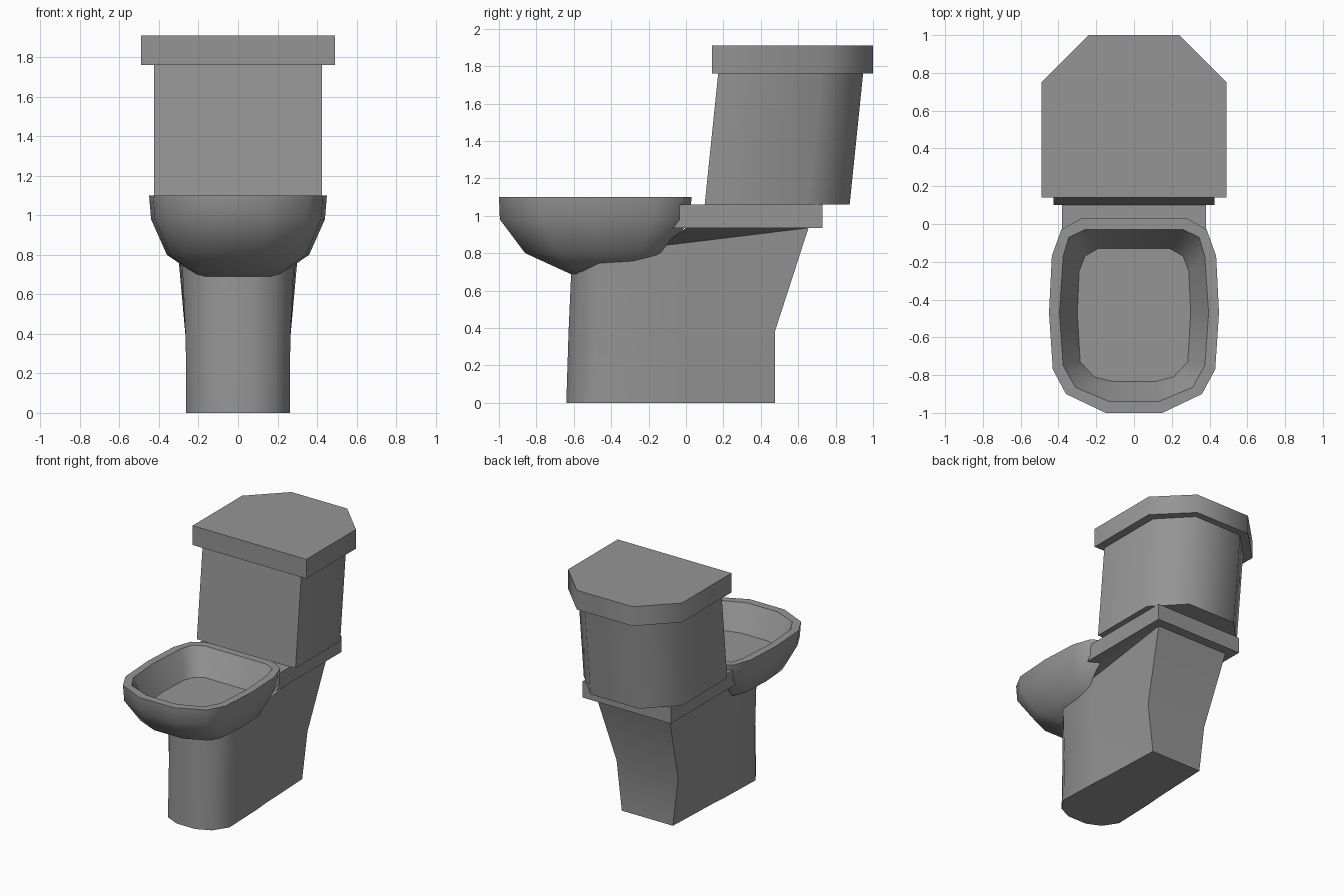
import bpy, bmesh, math

if "Cube" in bpy.data.objects:
    bpy.data.objects.remove(bpy.data.objects["Cube"], do_unlink=True)

GREY = (0.3, 0.3, 0.3, 1)
ceramic = bpy.data.materials.new("grey_ceramic")
ceramic.use_nodes = True
ceramic.diffuse_color = GREY
ceramic.node_tree.nodes["Principled BSDF"].inputs["Base Color"].default_value = GREY


def mirrored(half, z=None):
    """Close a half outline (given on +x) into a full ring."""
    pts = [(p[0], p[1], p[2] if z is None else z) for p in half]
    return pts + [(-x, y, h) for x, y, h in reversed(pts)]


def loft(name, rings, smooth=50):
    """Skin a stack of rings, cap both ends and shade smooth by angle."""
    bm = bmesh.new()
    loops = [[bm.verts.new(p) for p in ring] for ring in rings]
    n = len(loops[0])
    for a, b in zip(loops, loops[1:]):
        for i in range(n):
            j = (i + 1) % n
            bm.faces.new((a[i], a[j], b[j], b[i]))
    bm.faces.new(loops[0])
    bm.faces.new(loops[-1])
    bmesh.ops.recalc_face_normals(bm, faces=bm.faces)
    mesh = bpy.data.meshes.new(name)
    bm.to_mesh(mesh)
    bm.free()
    mesh.materials.append(ceramic)
    obj = bpy.data.objects.new(name, mesh)
    bpy.context.collection.objects.link(obj)
    bpy.ops.object.select_all(action='DESELECT')
    obj.select_set(True)
    bpy.context.view_layer.objects.active = obj
    bpy.ops.object.shade_smooth_by_angle(angle=math.radians(smooth))
    return obj


def fit(outline, width, front, back):
    """Rescale an outline to a half width and a front-to-back span."""
    w = max(p[0] for p in outline)
    lo, hi = min(p[1] for p in outline), max(p[1] for p in outline)
    return [(x * width / w, front + (y - lo) * (back - front) / (hi - lo))
            for x, y in outline]


# Bowl: outer shell up to the rim, then down into the basin
rim = [(.15, -1), (.36, -.9), (.43, -.77), (.45, -.47),
       (.435, -.17), (.385, -.03), (.28, .03)]
lip = [(.13, -.94), (.31, -.865), (.375, -.75), (.395, -.47),
       (.375, -.17), (.345, -.07), (.26, -.03)]
basin = [(.11, -.835), (.21, -.81), (.285, -.73), (.30, -.47),
         (.29, -.25), (.26, -.17), (.19, -.13)]
loft("bowl", [
    mirrored(fit(rim, .20, -.62, -.28), .69),
    mirrored(fit(rim, .36, -.86, -.10), .80),
    mirrored(fit(rim, .44, -.995, .02), .98),
    mirrored(rim, 1.1),
    mirrored(lip, 1.1),
    mirrored(basin, .91)])

# Pedestal: rounded front, back leaning out above the kink
loft("pedestal", [
    mirrored([(.08, -.64), (.19, -.59), (.262, -.48),
              (.25, -.13), (.24, .0), (.22, .475)], 0),
    mirrored([(.08, -.628), (.19, -.58), (.265, -.47),
              (.265, -.13), (.265, .0), (.265, .475)], .38),
    mirrored([(.08, -.612, .74), (.2, -.565, .76), (.285, -.46, .80),
              (.298, -.13, .84), (.305, .0, .935), (.315, .655, .935)])])

# Shelf carrying the tank, its front buried in the bowl
loft("tank_shelf", [
    mirrored([(.38, -.07), (.38, .73)], .935),
    mirrored([(.38, -.035), (.38, .73)], .98),
    mirrored([(.38, -.035), (.38, .73)], 1.06)], 30)

# Tank leaning back, with chamfered rear corners
loft("tank", [
    mirrored([(.425, y), (.425, y + .55), (.21, y + .775)], z)
    for y, z in ((.10, 1.06), (.172, 1.76))])

# Lid
loft("tank_lid", [
    mirrored([(.49, .14), (.49, .75), (.24, 1.0)], z) for z in (1.76, 1.91)])
